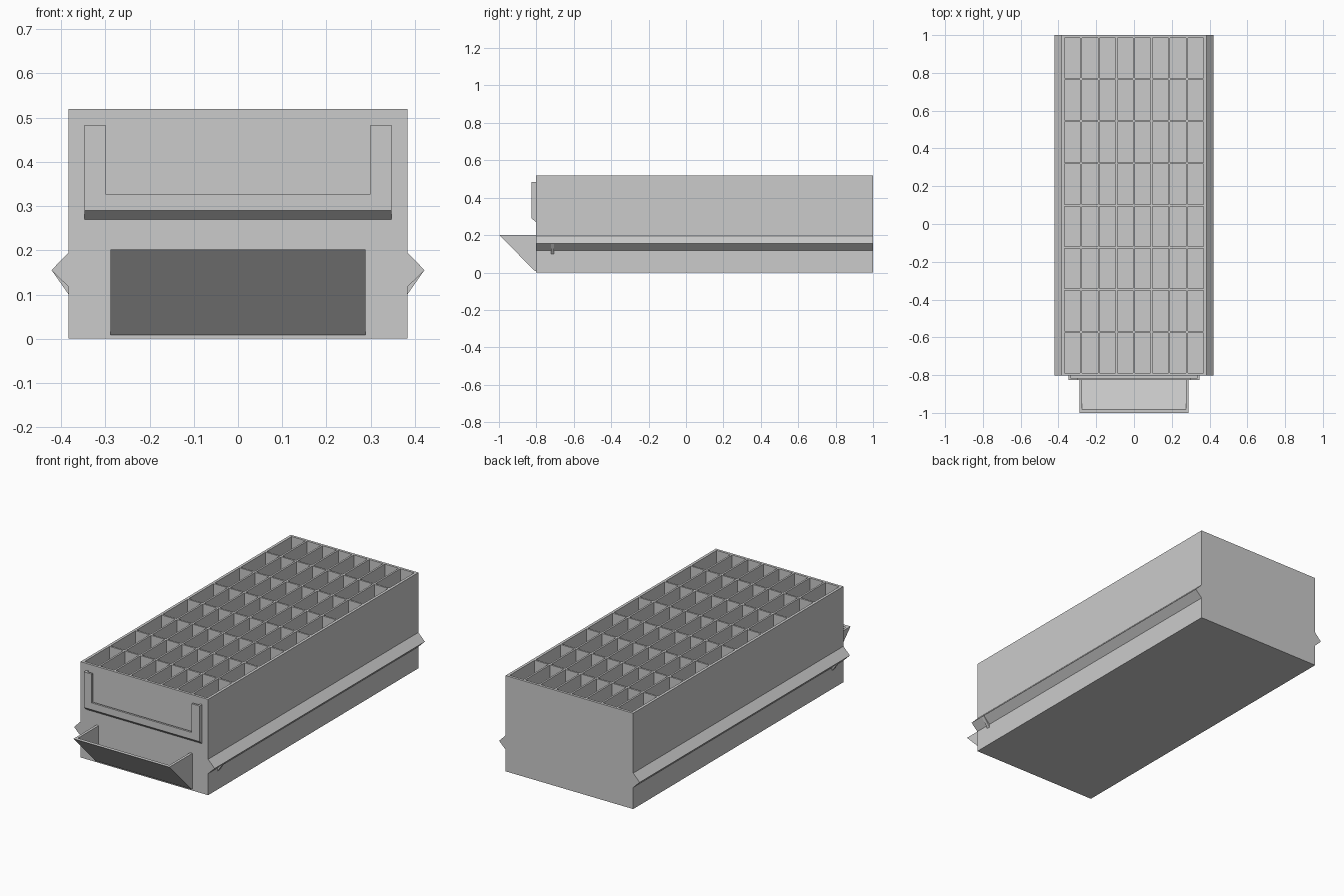
import bpy, bmesh
from mathutils import Vector

old = bpy.data.objects.get("Cube")
if old:
    bpy.data.objects.remove(old, do_unlink=True)

grey = bpy.data.materials.new("plain_grey")
grey.use_nodes = True
COLOUR = (0.6, 0.6, 0.6, 1)
grey.diffuse_color = COLOUR
grey.node_tree.nodes["Principled BSDF"].inputs["Base Color"].default_value = COLOUR

W, FRONT, BACK, H = 0.383, -0.803, 1.0, 0.52   # box half width, ends, height


def finish(name, bm):
    bmesh.ops.recalc_face_normals(bm, faces=bm.faces)
    mesh = bpy.data.meshes.new(name)
    bm.to_mesh(mesh)
    bm.free()
    mesh.materials.append(grey)
    obj = bpy.data.objects.new(name, mesh)
    bpy.context.collection.objects.link(obj)
    return obj


def prism(bm, profile, start, end, axis):
    """Extrude a 2D profile along x (points are y, z) or y (points are x, z)."""
    def place(p, t):
        return Vector((t, p[0], p[1])) if axis == "x" else Vector((p[0], t, p[1]))
    face = bm.faces.new([bm.verts.new(place(p, start)) for p in profile])
    moved = bmesh.ops.extrude_face_region(bm, geom=[face])["geom"]
    bmesh.ops.translate(bm, verts=[g for g in moved if isinstance(g, bmesh.types.BMVert)],
                        vec=place((0, 0), end - start))


def dividers(low, high, rim, wall, count=8):
    """Coordinates of alternating walls and cells."""
    pitch = (high - low - 2 * rim + wall) / count
    coords = [low]
    for i in range(count):
        begin = low + rim + i * pitch
        coords += [begin, begin + pitch - wall]
    return coords + [high]


# Open box with an eight by eight grid of compartments
bm = bmesh.new()
xs = dividers(-W, W, 0.015, 0.01)
ys = dividers(FRONT, BACK, 0.014, 0.01)
grid = [[bm.verts.new((x, y, H)) for y in ys] for x in xs]
cells = []
for i in range(len(xs) - 1):
    for j in range(len(ys) - 1):
        f = bm.faces.new((grid[i][j], grid[i + 1][j], grid[i + 1][j + 1], grid[i][j + 1]))
        if i % 2 and j % 2:
            cells.append(f)
rim_edges = [e for e in bm.edges if e.is_boundary]
skirt = bmesh.ops.extrude_edge_only(bm, edges=rim_edges)["geom"]
for v in skirt:
    if isinstance(v, bmesh.types.BMVert):
        v.co.z = 0
bmesh.ops.contextual_create(bm, geom=[e for e in skirt if isinstance(e, bmesh.types.BMEdge)
                                      and e.is_boundary])
# Sink the compartments, leaving a thin floor
for f in cells:
    moved = bmesh.ops.extrude_face_region(bm, geom=[f])["geom"]
    for v in moved:
        if isinstance(v, bmesh.types.BMVert):
            v.co.z = 0.015
    bm.faces.remove(f) if f.is_valid else None
finish("compartment_box", bm)

# Side runners, each with a small stop near the front
for side, name in ((1, "left"), (-1, "right")):
    bm = bmesh.new()
    prism(bm, [(side * W, 0.195), (side * 0.422, 0.155), (side * W, 0.117)], FRONT, BACK, "y")
    finish(name + "_runner", bm)
    bm = bmesh.new()
    prism(bm, [(side * W, 0.15), (side * 0.42, 0.153), (side * W, 0.1)], -0.723, -0.705, "y")
    finish(name + "_runner_stop", bm)

# Scoop handle: slanted front plate and two triangular cheeks
bm = bmesh.new()
prism(bm, [(FRONT, 0.008), (-0.81, 0.01), (-1, 0.202), (-0.981, 0.202), (FRONT, 0.024)],
      -0.288, 0.288, "x")
for side in (-1, 1):
    prism(bm, [(FRONT, 0.008), (-0.81, 0.01), (-1, 0.202), (FRONT, 0.202)],
          side * 0.288, side * 0.274, "x")
finish("scoop_handle", bm)

# Label holder: U-shaped lip, side spacers and a sloping lower ledge
bm = bmesh.new()
prism(bm, [(-0.347, 0.29), (0.347, 0.29), (0.347, 0.483), (0.3, 0.483), (0.3, 0.327),
           (-0.3, 0.327), (-0.3, 0.483), (-0.347, 0.483)], -0.826, -0.815, "y")
for side in (-1, 1):
    prism(bm, [(side * 0.335, 0.29), (side * 0.347, 0.29),
               (side * 0.347, 0.483), (side * 0.335, 0.483)], -0.815, FRONT, "y")
prism(bm, [(FRONT, 0.27), (-0.826, 0.29), (FRONT, 0.29)], -0.347, 0.347, "x")
finish("label_holder", bm)
